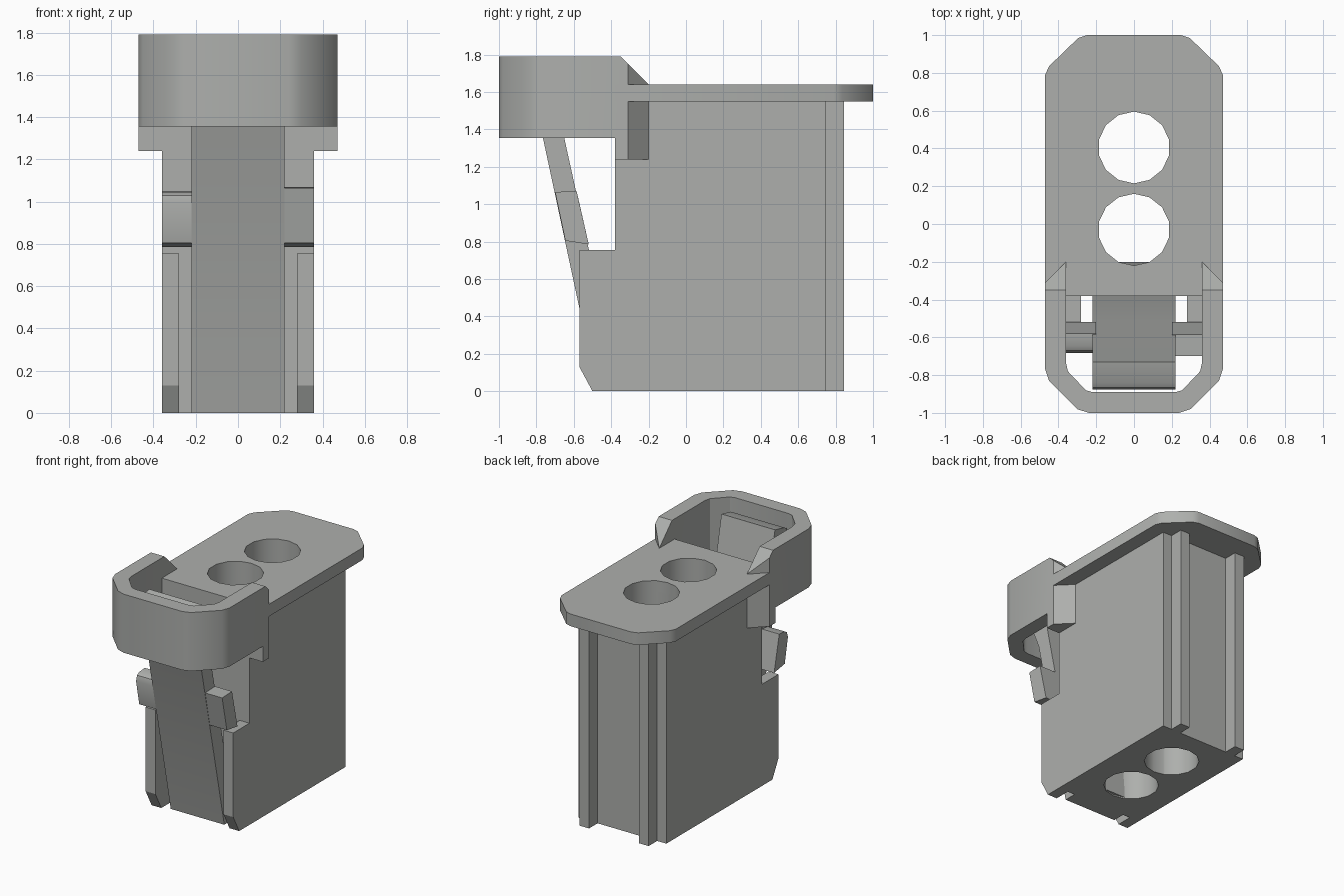
import bpy, bmesh, math

if "Cube" in bpy.data.objects:
    bpy.data.objects.remove(bpy.data.objects["Cube"], do_unlink=True)

grey = bpy.data.materials.new("light grey plastic")
col = (0.42, 0.43, 0.415, 1)
grey.diffuse_color = col
grey.use_nodes = True
grey.node_tree.nodes["Principled BSDF"].inputs["Base Color"].default_value = col


def prism(name, pts, lo, hi, axis="z"):
    """Extrude a profile: (x, y) along z, or (y, z) along x."""
    def co(p, d):
        return (p[0], p[1], d) if axis == "z" else (d, p[0], p[1])
    bm = bmesh.new()
    a = [bm.verts.new(co(p, lo)) for p in pts]
    b = [bm.verts.new(co(p, hi)) for p in pts]
    n = len(pts)
    bm.faces.new(a)
    bm.faces.new(b)
    for i in range(n):
        j = (i + 1) % n
        bm.faces.new((a[i], a[j], b[j], b[i]))
    bmesh.ops.recalc_face_normals(bm, faces=bm.faces)
    me = bpy.data.meshes.new(name)
    bm.to_mesh(me)
    bm.free()
    me.materials.append(grey)
    ob = bpy.data.objects.new(name, me)
    bpy.context.collection.objects.link(ob)
    return ob


def select(ob):
    bpy.ops.object.select_all(action="DESELECT")
    ob.select_set(True)
    bpy.context.view_layer.objects.active = ob


def boolean(ob, tool, op):
    mod = ob.modifiers.new("cut", "BOOLEAN")
    mod.operation = op
    mod.solver = "EXACT"
    mod.object = tool
    select(ob)
    bpy.ops.object.modifier_apply(modifier=mod.name)


def mirrored(half):
    """Complete a right-hand outline with its mirror image across x = 0."""
    return half + [(-x, y) for x, y in reversed(half)]


def smooth(ob):
    select(ob)
    bpy.ops.object.shade_smooth_by_angle(angle=math.radians(30))


# Housing with two rear ribs, and the flange on top
housing = prism("housing", mirrored([
    (0.36, -0.38), (0.36, 0.745), (0.285, 0.745), (0.285, 0.845),
    (0.205, 0.845), (0.205, 0.745)]), 0, 1.56)
flange = prism("top_flange", mirrored([
    (0.47, -0.38), (0.47, 0.79), (0.45, 0.835), (0.295, 0.985), (0.25, 1.0)]),
    1.55, 1.64)

# Two round cavities right through housing and flange
for y in (-0.03, 0.405):
    ring = [(0.19 * math.sin(k * math.tau / 14),
             y + 0.19 * math.cos(k * math.tau / 14)) for k in range(14)]
    cutter = prism("cavity_cutter", ring, -0.1, 1.8)
    for ob in (housing, flange):
        boolean(ob, cutter, "DIFFERENCE")
    bpy.data.objects.remove(cutter, do_unlink=True)
smooth(housing)
smooth(flange)

# Sloping front wall inside the front cavity
prism("cavity_wedge", [(-0.24, 0.01), (-0.2, 0.01), (-0.225, 1.5), (-0.24, 1.5)],
      -0.1, 0.1, "x")

# Front guide rails
rail = [(-0.37, 0), (-0.5, 0), (-0.57, 0.13), (-0.57, 0.755), (-0.37, 0.755)]
for side, s in (("left", 1), ("right", -1)):
    prism(side + "_guide_rail", rail, *sorted((s * 0.28, s * 0.36)), "x")

# Protective hood: U-shaped plan trimmed by a side profile
outer = [(0.36, -0.2), (0.47, -0.31), (0.47, -0.77), (0.45, -0.83),
         (0.3, -0.98), (0.24, -1.0)]
inner = [(0.22, -0.89), (0.255, -0.88), (0.35, -0.78), (0.36, -0.735)]
plan = outer + [(-x, y) for x, y in reversed(outer)] \
    + [(-x, y) for x, y in reversed(inner)] + inner
hood = prism("hood", plan, 1.1, 1.9)
trim = prism("hood_trim", [
    (-1.1, 1.355), (-0.38, 1.355), (-0.38, 1.24), (-0.1, 1.24), (-0.1, 1.54),
    (-0.35, 1.79), (-1.1, 1.79)], -0.6, 0.6, "x")
boolean(hood, trim, "INTERSECT")
bpy.data.objects.remove(trim, do_unlink=True)
smooth(hood)

# Sloping latch arm with a thickened, rounded tip
latch = prism("latch_arm", [
    (-0.475, 0), (-0.37, 0), (-0.37, 0.1), (-0.52, 0.76), (-0.65, 1.35),
    (-0.73, 1.73), (-0.84, 1.705), (-0.865, 1.69), (-0.875, 1.66),
    (-0.86, 1.58), (-0.765, 1.355)], -0.22, 0.22, "x")
smooth(latch)

# Catches on either side of the arm, one with a rounded top
prism("left_catch", [(-0.645, 0.805), (-0.52, 0.785), (-0.585, 1.07),
                     (-0.7, 1.065)], 0.2, 0.36, "x")
catch = prism("right_catch", [
    (-0.645, 0.805), (-0.52, 0.785), (-0.58, 1.05), (-0.645, 1.045),
    (-0.67, 1.03), (-0.682, 0.99)], -0.36, -0.2, "x")
smooth(catch)
